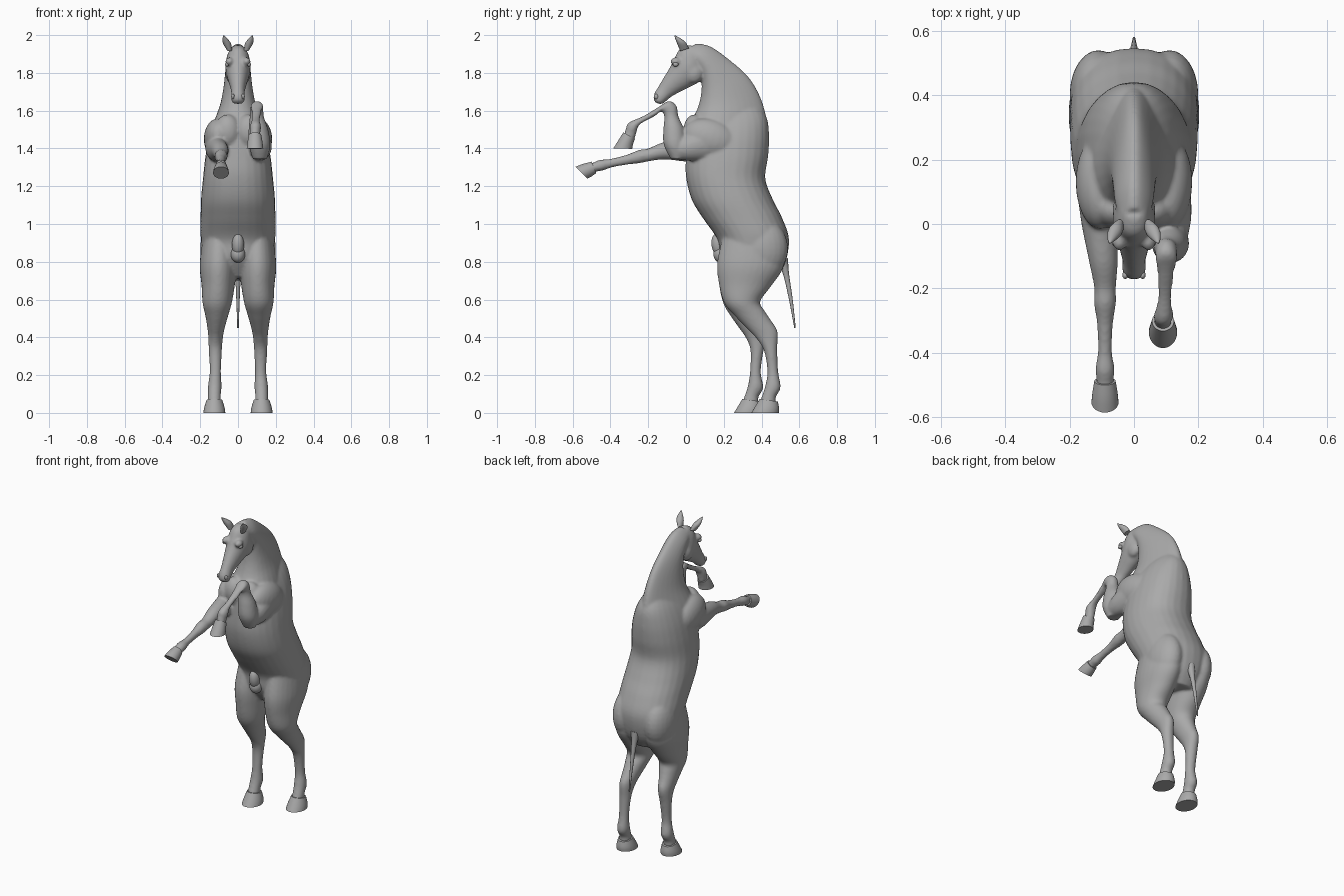
import bpy, bmesh, math
from mathutils import Matrix, Vector

coat = bpy.data.materials.new("grey coat")
coat.diffuse_color = (0.4, 0.4, 0.4, 1)


def spline(rows, steps):
    """Catmull-Rom interpolation of section rows."""
    out = []
    for i in range(len(rows) - 1):
        p = [rows[max(i - 1, 0)], rows[i], rows[i + 1], rows[min(i + 2, len(rows) - 1)]]
        for k in range(steps):
            t = k / steps
            out.append([0.5 * (2 * b + (c - a) * t + (2 * a - 5 * b + 4 * c - d) * t * t
                               + (3 * b - a - 3 * c + d) * t ** 3) for a, b, c, d in zip(*p)])
    return out + [list(rows[-1])]


def loft(bm, rows, egg=0.0, power=2.0, steps=5, sides=28):
    """Section row: front y, z, back y, z, half width, centre x."""
    rings = []
    for yf, zf, yb, zb, w, x in spline(rows, steps):
        ring = []
        for k in range(sides):
            a = 2 * math.pi * k / sides
            c, s = math.cos(a), math.sin(a)
            c = math.copysign(abs(c) ** (2 / power), c)
            s = math.copysign(abs(s) ** (2 / power), s)
            m = (1 + c) / 2
            ring.append(bm.verts.new((x + w * s * (1 - egg * c), yf + (yb - yf) * m, zf + (zb - zf) * m)))
        rings.append(ring)
    faces = [bm.faces.new(rings[0]), bm.faces.new(rings[-1])]
    for r, q in zip(rings, rings[1:]):
        for k in range(sides):
            n = (k + 1) % sides
            faces.append(bm.faces.new((r[k], r[n], q[n], q[k])))
    bmesh.ops.recalc_face_normals(bm, faces=faces)


def blob(bm, centre, radii, tilt=0):
    m = Matrix.Translation(centre) @ Matrix.Rotation(tilt, 4, 'X') @ Matrix.Diagonal((*radii, 1))
    bmesh.ops.create_uvsphere(bm, u_segments=24, v_segments=16, radius=1, matrix=m)


def finish(bm, name, angle=40):
    me = bpy.data.meshes.new(name)
    bm.to_mesh(me)
    bm.free()
    ob = bpy.data.objects.new(name, me)
    bpy.context.collection.objects.link(ob)
    me.materials.append(coat)
    bpy.ops.object.select_all(action='DESELECT')
    ob.select_set(True)
    bpy.context.view_layer.objects.active = ob
    bpy.ops.object.shade_smooth_by_angle(angle=math.radians(angle))
    return ob


def part(name, rows, **kw):
    bm = bmesh.new()
    loft(bm, rows, **kw)
    return finish(bm, name)


body = bmesh.new()

# Trunk, from rump to withers
loft(body, [
    (.25, .72, .47, .70, .10, 0), (.185, .82, .525, .79, .175, 0), (.165, .92, .545, .92, .197, 0),
    (.09, 1.03, .51, 1.03, .198, 0), (.03, 1.13, .46, 1.13, .196, 0), (0, 1.25, .42, 1.24, .185, 0),
    (0, 1.36, .435, 1.36, .172, 0), (.01, 1.46, .44, 1.47, .15, 0), (.04, 1.55, .425, 1.57, .11, 0),
    (.10, 1.62, .36, 1.66, .05, 0)], power=2.2)

# Neck, narrowing towards the crest
loft(body, [
    (.02, 1.42, .43, 1.42, .15, 0), (.02, 1.52, .43, 1.54, .125, 0), (.06, 1.61, .395, 1.67, .09, 0),
    (.08, 1.69, .33, 1.78, .073, 0), (.08, 1.78, .23, 1.87, .064, 0), (.05, 1.84, .13, 1.94, .058, 0),
    (0, 1.88, .05, 1.957, .045, 0)], egg=0.35)

# Head, from poll to lips
loft(body, [
    (.02, 1.95, .08, 1.90, .04, 0), (-.03, 1.93, .095, 1.82, .06, 0), (-.06, 1.88, .085, 1.765, .066, 0),
    (-.085, 1.83, .03, 1.73, .057, 0), (-.115, 1.78, -.03, 1.70, .045, 0), (-.145, 1.73, -.075, 1.675, .036, 0),
    (-.168, 1.69, -.10, 1.655, .037, 0), (-.172, 1.66, -.12, 1.638, .033, 0),
    (-.158, 1.64, -.138, 1.635, .018, 0)])

# Muscle masses on both sides
for s in (-1, 1):
    blob(body, (s * .105, .13, 1.45), (.076, .15, .105), -.3)    # shoulder
    blob(body, (s * .055, .045, 1.49), (.07, .06, .09))          # breast
    blob(body, (s * .11, .40, .87), (.09, .14, .16))             # buttock
    blob(body, (s * .045, -.055, 1.86), (.022, .028, .022))      # brow
    blob(body, (s * .035, .04, 1.80), (.032, .05, .055))         # cheek

# Hind legs: one stepped forward, the other back
hind = [
    (.19, .92, .53, .90, .09, .10), (.165, .79, .515, .77, .099, .104), (.175, .68, .45, .67, .088, .105),
    (.20, .58, .39, .59, .078, .11), (.25, .51, .405, .54, .063, .112), (.30, .45, .43, .49, .05, .115),
    (.345, .395, .458, .43, .04, .118), (.377, .33, .448, .34, .035, .12), (.385, .22, .442, .22, .030, .12),
    (.375, .15, .455, .135, .036, .123), (.36, .10, .43, .085, .034, .125), (.345, .06, .43, .05, .036, .125)]
hind_hoof = [(.345, .075, .44, .06, .042, .125), (.318, .03, .447, .025, .054, .125),
             (.30, 0, .445, 0, .058, .125)]


def placed(rows, s):
    """Mirror a hind section list and slide its lower end along y."""
    out = []
    for yf, zf, yb, zb, w, x in rows:
        d = s * .046 * min(max((.6 - zf) / .35, 0), 1)
        out.append((yf + d, zf, yb + d, zb, w, s * x))
    return out


for s, side in ((-1, "right"), (1, "left")):
    loft(body, placed(hind, s))
    part(f"hind_hoof_{side}", placed(hind_hoof, s), steps=3)

# Reaching foreleg
loft(body, [
    (.10, 1.49, .08, 1.33, .06, -.115), (0, 1.46, 0, 1.33, .055, -.108), (-.12, 1.433, -.11, 1.342, .045, -.095),
    (-.20, 1.40, -.19, 1.333, .034, -.09), (-.25, 1.392, -.245, 1.322, .034, -.09),
    (-.31, 1.368, -.305, 1.315, .025, -.09), (-.40, 1.345, -.39, 1.30, .022, -.09),
    (-.455, 1.34, -.44, 1.283, .03, -.09), (-.49, 1.326, -.472, 1.278, .027, -.09),
    (-.52, 1.315, -.49, 1.27, .027, -.09)])
part("fore_hoof_right", [(-.50, 1.33, -.475, 1.27, .033, -.09), (-.545, 1.318, -.50, 1.252, .039, -.09),
                         (-.585, 1.303, -.522, 1.24, .042, -.09)], steps=3)

# Folded foreleg: upper arm, then forearm, knee and cannon
loft(body, [(.12, 1.53, .12, 1.34, .06, .115), (.02, 1.48, .02, 1.335, .06, .118),
            (-.07, 1.44, -.07, 1.345, .045, .115)])
loft(body, [
    (-.08, 1.342, -.01, 1.345, .038, .115), (-.118, 1.42, .0, 1.41, .056, .115),
    (-.12, 1.50, -.01, 1.50, .052, .108), (-.115, 1.56, -.04, 1.57, .038, .10),
    (-.122, 1.59, -.05, 1.625, .034, .10), (-.14, 1.593, -.09, 1.652, .033, .10),
    (-.17, 1.568, -.145, 1.62, .026, .098), (-.245, 1.527, -.225, 1.572, .022, .095),
    (-.262, 1.487, -.303, 1.537, .03, .092), (-.27, 1.455, -.32, 1.50, .027, .09),
    (-.285, 1.44, -.33, 1.465, .027, .09)])
part("fore_hoof_left", [(-.27, 1.452, -.332, 1.485, .034, .09), (-.28, 1.425, -.36, 1.44, .04, .09),
                        (-.285, 1.398, -.385, 1.40, .044, .09)], steps=3)

# Fuse the coat surface
ob = finish(body, "body", 180)
re = ob.modifiers.new("fuse", 'REMESH')
re.mode, re.voxel_size, re.use_smooth_shade = 'VOXEL', 0.008, True
sm = ob.modifiers.new("soften", 'SMOOTH')
sm.factor, sm.iterations = 0.5, 6

# Tail
part("tail", [(.485, .80, .54, .82, .028, 0), (.515, .73, .545, .74, .016, 0),
              (.545, .60, .565, .60, .009, 0), (.573, .45, .581, .45, .004, 0)], sides=12)

# Sheath under the belly
bm = bmesh.new()
blob(bm, (0, .17, .89), (.032, .035, .06), .15)
blob(bm, (0, .185, .84), (.038, .04, .045))
finish(bm, "sheath")

# Ears and eyes
for s, side in ((-1, "right"), (1, "left")):
    part(f"ear_{side}", [(-.03, 1.915, .015, 1.93, .014, s * .045), (-.045, 1.95, 0, 1.96, .021, s * .058),
                         (-.055, 1.975, -.025, 1.98, .015, s * .068), (-.062, 1.997, -.056, 1.998, .003, s * .075)],
         sides=14)
    bm = bmesh.new()
    blob(bm, (s * .058, -.055, 1.845), (.011, .015, .012))
    finish(bm, f"eye_{side}")
    # Nostril rims
    bm = bmesh.new()
    blob(bm, (s * .027, -.158, 1.675), (.009, .012, .015), .4)
    finish(bm, f"nostril_{side}")
